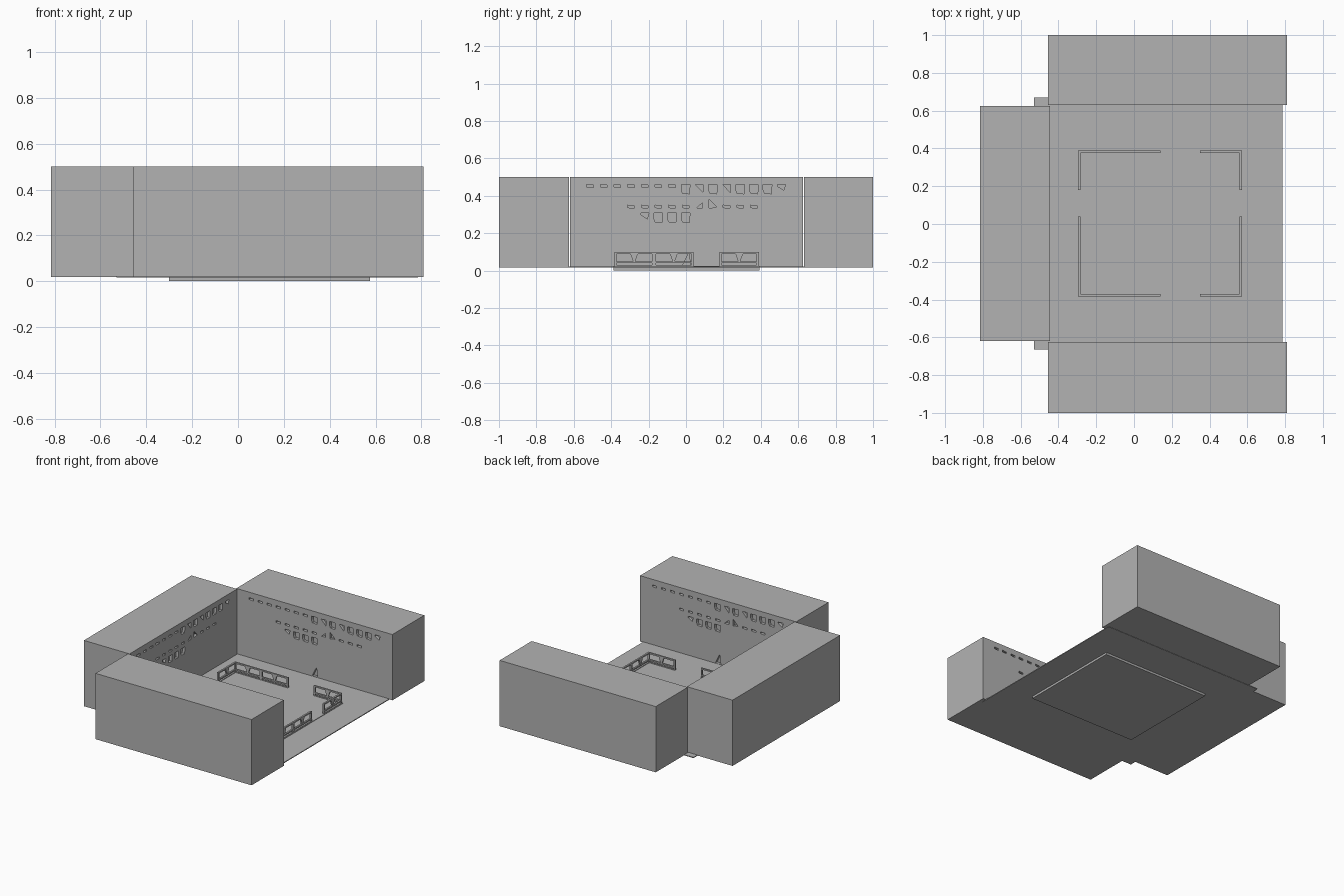
import bpy
import bmesh
from mathutils import Vector

cube = bpy.data.objects.get("Cube")
if cube:
    bpy.data.objects.remove(cube, do_unlink=True)

GREY = (0.45, 0.45, 0.45, 1.0)
grey = bpy.data.materials.new("plain grey")
grey.use_nodes = True
grey.diffuse_color = GREY
grey.node_tree.nodes["Principled BSDF"].inputs["Base Color"].default_value = GREY

UP = Vector((0, 0, 1))
X, Y = Vector((1, 0, 0)), Vector((0, 1, 0))


def prism(bm, outline, origin, across, normal, depth):
    """Extrude an upright outline (across, height) both ways along normal."""
    rings = [[bm.verts.new(origin + across * u + UP * z + normal * side * depth / 2)
              for u, z in outline] for side in (-1, 1)]
    bm.faces.new(rings[0][::-1])
    bm.faces.new(rings[1])
    n = len(outline)
    for i in range(n):
        j = (i + 1) % n
        bm.faces.new((rings[0][i], rings[0][j], rings[1][j], rings[1][i]))


def rect(u0, u1, z0, z1):
    return [(u0, z0), (u1, z0), (u1, z1), (u0, z1)]


def finish(bm, name):
    bmesh.ops.recalc_face_normals(bm, faces=bm.faces)
    mesh = bpy.data.meshes.new(name)
    bm.to_mesh(mesh)
    bm.free()
    mesh.materials.append(grey)
    obj = bpy.data.objects.new(name, mesh)
    bpy.context.scene.collection.objects.link(obj)
    return obj


def box(name, x0, x1, y0, y1, z0, z1):
    bm = bmesh.new()
    prism(bm, rect(x0, x1, z0, z1), Vector((0, (y0 + y1) / 2, 0)), X, Y, y1 - y0)
    return finish(bm, name)


# Recess outlines, relative to a row's top line
SHAPES = {
    "s": [(-.018, -.013), (.018, -.016), (.018, -.003), (-.018, 0)],
    "q": [(-.016, -.047), (.02, -.049), (.023, 0), (-.023, 0), (-.023, -.03)],
    "t": [(.02, -.042), (.02, 0), (-.02, 0)],
    "w": [(.014, -.03), (.022, 0), (-.02, 0), (-.018, -.01)],
    "r": [(-.016, -.016), (.018, -.016), (.018, .014)],
    "p": [(-.02, -.016), (.022, -.01), (-.02, .032)],
}
ROWS = [("sssssssqtqtqqqw", .46), ("   sssssrpsss", .35), ("    wqqq", .307)]
PITCH, START = .073, -.513


def carve(wall, origin, across, normal):
    """Cut the recess pattern into a wall's inner face."""
    bm = bmesh.new()
    for row, top in ROWS:
        for i, key in enumerate(row):
            if key != " ":
                pts = [(START + i * PITCH + u, top + z) for u, z in SHAPES[key]]
                prism(bm, pts, origin, across, normal, .04)
    # pointed notch at the foot of the wall
    prism(bm, [(-.02, .024), (.025, .024), (.015, .095)], origin, across, normal, .04)
    cutter = finish(bm, "recess_cutter")
    cutter.hide_render = True
    mod = wall.modifiers.new("recesses", "BOOLEAN")
    mod.operation = "DIFFERENCE"
    mod.solver = "EXACT"
    mod.object = cutter
    graph = bpy.context.evaluated_depsgraph_get()
    carved = bpy.data.meshes.new_from_object(wall.evaluated_get(graph))
    wall.modifiers.clear()
    wall.data = carved
    bpy.data.objects.remove(cutter, do_unlink=True)


# Three big wall blocks around the court
LOW, HIGH = .018, .5
back = box("back_block", -.455, .81, .63, 1, LOW, HIGH)
front = box("front_block", -.455, .81, -1, -.625, LOW, HIGH)
side = box("side_block", -.815, -.445, -.62, .625, LOW, HIGH)
carve(back, Vector((.18, .63, 0)), X, Y)
carve(front, Vector((.18, -.625, 0)), -X, Y)
carve(side, Vector((-.445, 0, 0)), Y, X)

# Floor and the court plate that pokes out below it
box("floor", -.53, .785, -.665, .67, .016, .022)
PX0, PX1, PY0, PY1, PLATE = -.3, .575, -.387, .393, .026
box("court_plate", PX0, PX1, PY0, PY1, 0, PLATE)


def railing(name, origin, across, normal, start, end, cells):
    """Open railing: three rails, posts and a wedge in each cell."""
    bm = bmesh.new()
    for z0, z1 in ((.022, .03), (.04, .05), (.09, .1)):
        prism(bm, rect(start, end, z0, z1), origin, across, normal, .012)
    width = (end - start) / cells
    for i in range(cells + 1):
        a = max(start, start + i * width - .01)
        b = min(end, start + i * width + .01)
        prism(bm, rect(a, b, .025, .098), origin, across, normal, .012)
    for i in range(cells):
        mid = start + (i + .5) * width
        wedge = [(mid - .004, .045), (mid + .004, .045), (mid + .022, .095), (mid - .022, .095)]
        prism(bm, wedge, origin, across, normal, .012)
    finish(bm, name)


# Railings: a long and a short run on each side of the plate
INSET = .01
for label, y in (("front", PY0 + INSET), ("back", PY1 - INSET)):
    railing(label + "_long_railing", Vector((0, y, 0)), X, Y, PX0 + .004, .14, 2)
    railing(label + "_short_railing", Vector((0, y, 0)), X, Y, .35, PX1 - .004, 1)
for label, x in (("right", PX0 + INSET), ("left", PX1 - INSET)):
    railing(label + "_long_railing", Vector((x, 0, 0)), Y, X, PY0 + .004, .04, 2)
    railing(label + "_short_railing", Vector((x, 0, 0)), Y, X, .18, PY1 - .004, 1)
